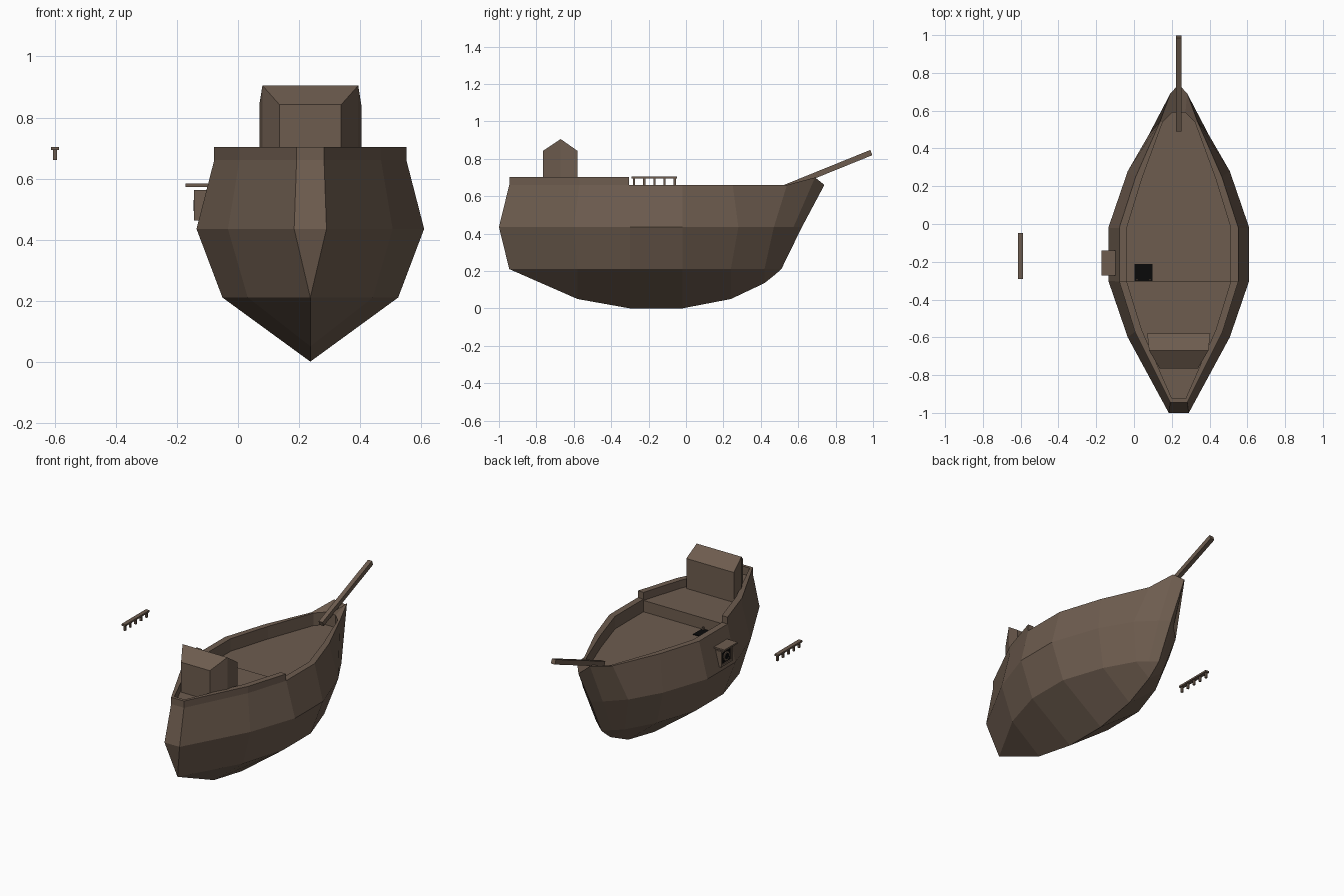
import bpy, bmesh, math
from mathutils import Matrix, Vector

if "Cube" in bpy.data.objects:
    bpy.data.objects.remove(bpy.data.objects["Cube"])

CX = 0.237  # ship centreline


def material(name, rgb):
    m = bpy.data.materials.new(name)
    m.diffuse_color = (*rgb, 1)
    m.use_nodes = True
    m.node_tree.nodes["Principled BSDF"].inputs["Base Color"].default_value = m.diffuse_color
    return m


WOOD = material("brown wood", (0.155, 0.108, 0.078))
BLACK = material("black", (0.003, 0.003, 0.003))


def finish(name, bm, mat, loc=(0, 0, 0)):
    me = bpy.data.meshes.new(name)
    bm.to_mesh(me)
    bm.free()
    me.materials.append(mat)
    ob = bpy.data.objects.new(name, me)
    ob.location = loc
    bpy.context.collection.objects.link(ob)
    return ob


def lofted_half(name, strips):
    """Skin pairs of rows on the +x side, then mirror across the centreline."""
    bm = bmesh.new()
    for a, b in strips:
        va = [bm.verts.new(p) for p in a]
        vb = [bm.verts.new(p) for p in b]
        for i in range(len(a) - 1):
            bm.faces.new((va[i], va[i + 1], vb[i + 1], vb[i]))
    bmesh.ops.remove_doubles(bm, verts=bm.verts, dist=1e-5)
    bmesh.ops.dissolve_degenerate(bm, edges=bm.edges, dist=1e-5)
    ob = finish(name, bm, WOOD, (CX, 0, 0))
    mod = ob.modifiers.new("mirror", 'MIRROR')
    mod.use_clip = True
    return ob


def chain(*rows):
    return list(zip(rows[:-1], rows[1:]))


def at_z(row, z):
    return [(p[0], p[1], z) for p in row]


def box(name, lo, hi, mat=WOOD):
    bm = bmesh.new()
    bmesh.ops.create_cube(bm, size=1)
    for v in bm.verts:
        v.co = [(l + h) / 2 + c * (h - l) for l, h, c in zip(lo, hi, v.co)]
    return finish(name, bm, mat)


# Hull: keel, chine, widest line and gunwale, stern to bow
keel = [(0, -.945, .21), (0, -.945, .21), (0, -.58, .05), (0, -.3, 0), (0, -.02, 0),
        (0, .24, .05), (0, .42, .135), (0, .47, .175), (0, .51, .21)]
chine = at_z([(0, -.945), (0, -.945), (.205, -.58), (.288, -.3), (.288, -.02),
              (.2, .24), (.1, .42), (.045, .47), (0, .51)], .21)
wide = at_z([(0, -1), (.053, -1), (.27, -.6), (.373, -.3), (.373, -.02),
             (.27, .28), (.16, .47), (.055, .575), (0, .62)], .435)
gunwale = at_z([(0, -.945), (.045, -.945), (.232, -.57), (.315, -.305), (.315, -.02),
                (.228, .25), (.1, .54), (.045, .69), (0, .74)], .66)
gunwale[7] = (.045, .69, .70)
lofted_half("hull", chain(keel, chine, wide, gunwale))

# Main deck with its bulwark and the small foredeck
outer = gunwale[3:7]
inner = at_z([(.275, -.305), (.275, -.02), (.195, .24), (.085, .54)], .66)
floor = at_z(inner, .58)
mid = [(0, p[1], .58) for p in floor]
lofted_half("main_deck", chain(outer, inner, floor, mid))
fore_in = [inner[3], (.035, .59, .66), (0, .59, .66)]
lofted_half("foredeck", [(gunwale[6:9], [fore_in[0], fore_in[1], fore_in[2]]),
                         (fore_in, at_z(fore_in, .58)),
                         (at_z(fore_in, .58), [(0, .54, .58), (0, .56, .58), (0, .59, .58)])])

# Raised quarter deck with bulwark and step down to the main deck
base = gunwale[0:4]
rim = at_z(base, .703)
rim_in = at_z([(0, -.925), (.036, -.925), (.196, -.56), (.275, -.305)], .703)
q_floor = at_z(rim_in, .652)
q_mid = [(0, p[1], .652) for p in q_floor]
lofted_half("quarter_deck", chain(base, rim, rim_in, q_floor, q_mid) + [
    ([(.275, -.305, .58), (0, -.305, .58)], [(.275, -.305, .652), (0, -.305, .652)]),
    ([(.315, -.305, .66), (.275, -.305, .66)], [(.315, -.305, .703), (.275, -.305, .703)]),
    ([(.275, -.305, .652), (.275, -.305, .66)], [(.275, -.305, .652), (.315, -.305, .66)])])

# Stern cabin with a pitched roof
plan = [(0, -.765), (.101, -.765), (.157, -.67), (.167, -.58), (0, -.58)]
eaves = [(x, y, .905 if y == -.67 else .842) for x, y in plan]
ridge = [(0, p[1], p[2]) for p in eaves]
lofted_half("cabin", chain(at_z(plan, .64), eaves, ridge))

# Bowsprit: tilted square beam
start, tip = Vector((CX, .495, .632)), Vector((CX, .991, .833))
d = tip - start
sprit = box("bowsprit", (-.014, -d.length / 2, -.015), (.014, d.length / 2, .015))
sprit.location = (start + tip) / 2
sprit.rotation_euler = (math.atan2(d.z, d.y), 0, 0)

# Loose balustrade off the port side
box("balustrade_rail", (-.613, -.292, .693), (-.587, -.047, .704))
for i in range(5):
    y = -.278 + i * .0545
    box("balustrade_post", (-.606, y - .006, .66), (-.594, y + .006, .694))

# Hatch in the deck, with ladder ends
box("hatch", (.002, -.303, .578), (.098, -.212, .585), BLACK)
for x in (.015, .085):
    box("ladder_rail", (x - .005, -.3, .58), (x + .005, -.29, .6))

# Gun port: frame, dark opening, raised lid and gun muzzle
box("port_frame_top", (-.144, -.265, .548), (-.09, -.148, .562))
box("port_frame_bottom", (-.144, -.265, .462), (-.09, -.148, .476))
box("port_frame_side", (-.144, -.265, .476), (-.09, -.251, .548))
box("port_frame_side", (-.144, -.162, .476), (-.09, -.148, .548))
box("port_opening", (-.138, -.251, .476), (-.132, -.162, .548), BLACK)
box("port_lid", (-.172, -.272, .573), (-.095, -.14, .583))
turn = Matrix.Rotation(math.pi / 2, 4, 'Y')
for name, r, x, mat in (("gun_barrel", .03, -.144, WOOD), ("gun_bore", .019, -.146, BLACK)):
    bm = bmesh.new()
    bmesh.ops.create_cone(bm, cap_ends=True, segments=10, radius1=r, radius2=r, depth=.03,
                          matrix=Matrix.Translation((x + .015, -.206, .512)) @ turn)
    finish(name, bm, mat)
